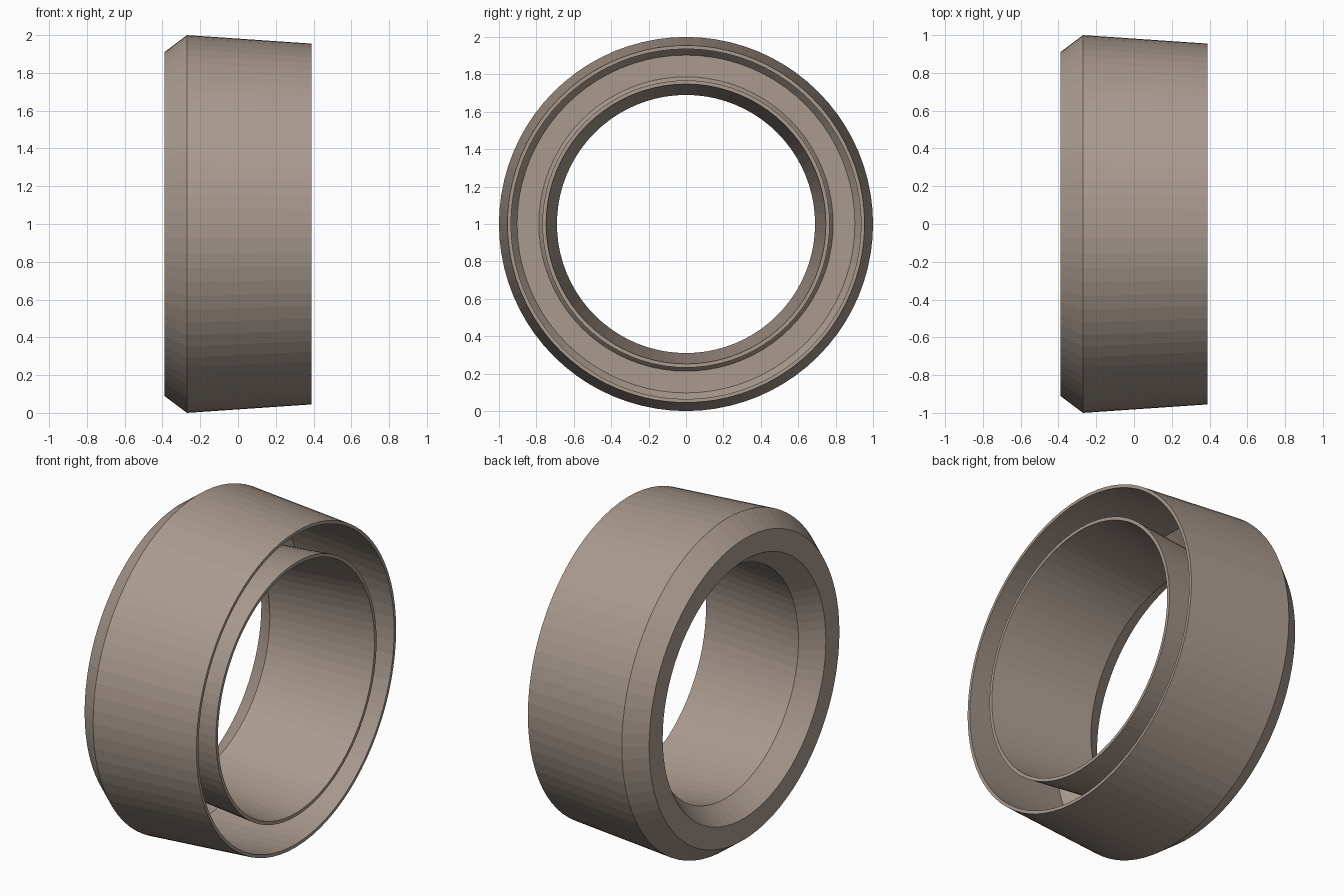
import bpy
import bmesh
import math
from mathutils import Vector, Matrix

old = bpy.data.objects.get("Cube")
if old:
    bpy.data.objects.remove(old, do_unlink=True)

SEGMENTS = 80

# Single warm taupe material
taupe = bpy.data.materials.new("warm_taupe")
taupe.use_nodes = True
colour = (0.40, 0.325, 0.275, 1.0)
taupe.diffuse_color = colour
taupe.node_tree.nodes["Principled BSDF"].inputs["Base Color"].default_value = colour


def lathe_x(name, profile, material):
    """Revolve a closed (x, radius) outline around the x axis."""
    bm = bmesh.new()
    verts = [bm.verts.new((x, 0, r)) for x, r in profile]
    edges = [bm.edges.new((v, verts[(i + 1) % len(verts)])) for i, v in enumerate(verts)]
    bmesh.ops.spin(bm, geom=verts + edges, cent=(0, 0, 0), axis=(1, 0, 0),
                   angle=math.tau, steps=SEGMENTS, use_merge=True)
    bmesh.ops.remove_doubles(bm, verts=bm.verts, dist=0.0005)
    bmesh.ops.recalc_face_normals(bm, faces=bm.faces)
    bmesh.ops.translate(bm, verts=bm.verts, vec=Vector((0, 0, 1)))
    mesh = bpy.data.meshes.new(name)
    bm.to_mesh(mesh)
    bm.free()
    mesh.materials.append(material)
    obj = bpy.data.objects.new(name, mesh)
    bpy.context.collection.objects.link(obj)
    return obj


# Hollow ring: chamfered closed end at -x, deep annular slot open at +x
outline = [
    (-0.39, 0.78), (-0.39, 0.91),                 # closed end face
    (-0.27, 1.00), (0.39, 0.955),                 # outer skin
    (0.39, 0.936), (-0.265, 0.98),                # outer rim and slot wall
    (-0.37, 0.903), (-0.37, 0.787),               # slot floor
    (-0.265, 0.711), (0.39, 0.768),               # inner slot wall
    (0.39, 0.748), (-0.27, 0.69),                 # inner rim and bore
]
lathe_x("hollow_ring", outline, taupe)
